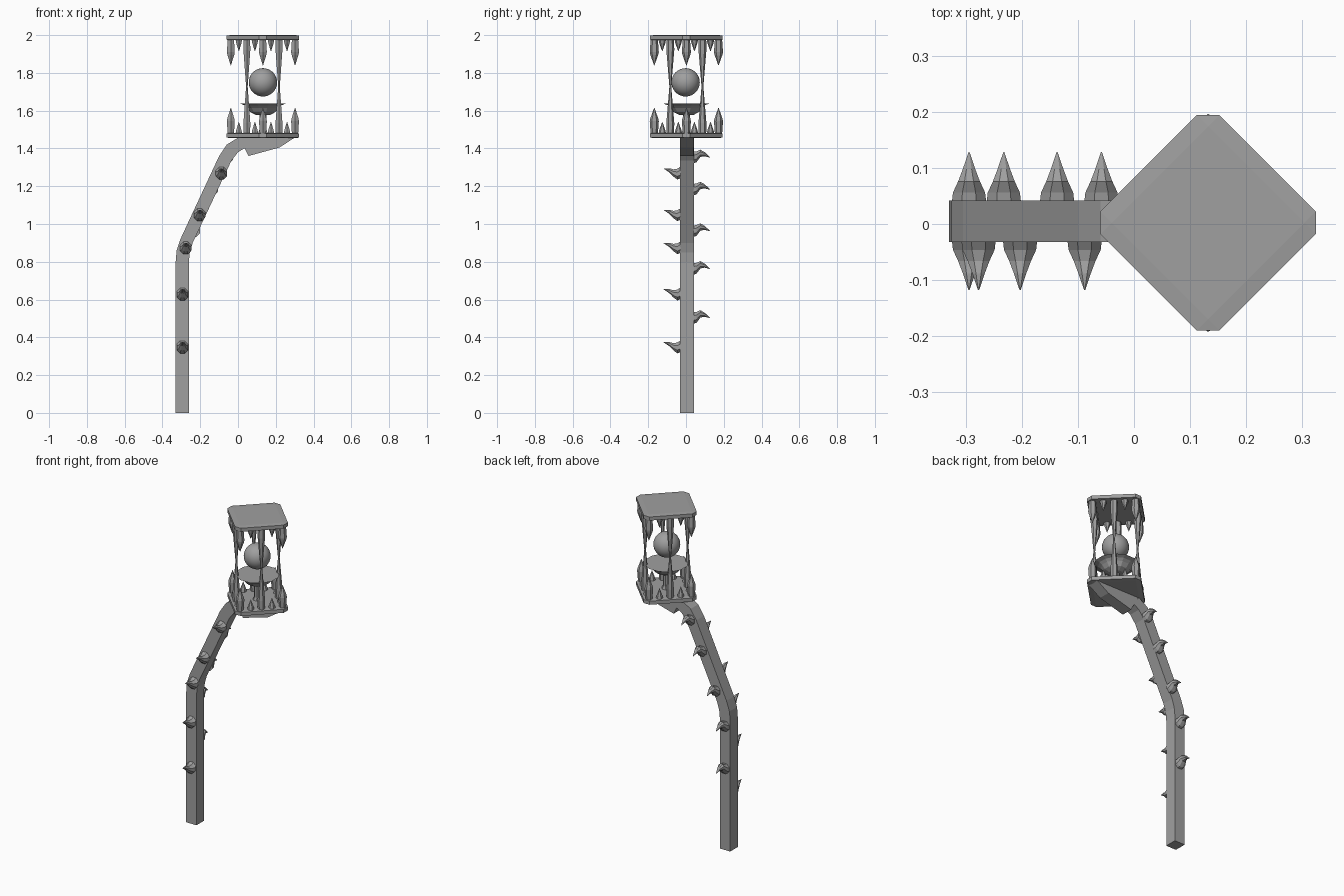
import bpy, bmesh, math
from mathutils import Vector

cube = bpy.data.objects.get("Cube")
if cube:
    bpy.data.objects.remove(cube)

grey = bpy.data.materials.new("iron_grey")
grey.use_nodes = True
COLOR = (0.35, 0.35, 0.35, 1)
grey.diffuse_color = COLOR
grey.node_tree.nodes["Principled BSDF"].inputs["Base Color"].default_value = COLOR

CX, CY = 0.132, 0.002      # lantern axis
POST_Y = 0.005
LOW, HIGH = 1.455, 2.0     # lantern bottom and top


def finish(name, bm):
    bmesh.ops.recalc_face_normals(bm, faces=bm.faces)
    mesh = bpy.data.meshes.new(name)
    bm.to_mesh(mesh)
    bm.free()
    mesh.materials.append(grey)
    obj = bpy.data.objects.new(name, mesh)
    bpy.context.collection.objects.link(obj)
    return obj


def tube(name, stations, axis="z", sides=6):
    """Loft round rings; each station is (centre, radius)."""
    bm = bmesh.new()
    rings = []
    for centre, r in stations:
        ring = []
        for i in range(sides):
            a = math.tau * (i + 0.5) / sides
            u, v = r * math.cos(a), r * math.sin(a)
            off = Vector((u, v, 0)) if axis == "z" else Vector((u, 0, v))
            ring.append(bm.verts.new(Vector(centre) + off))
        rings.append(ring)
    for a, b in zip(rings, rings[1:]):
        for i in range(sides):
            j = (i + 1) % sides
            bm.faces.new((a[i], a[j], b[j], b[i]))
    bm.faces.new(rings[0])
    bm.faces.new(rings[-1])
    return finish(name, bm)


def slab(name, outline, half):
    """Extrude an x-z outline along y."""
    bm = bmesh.new()
    face = bm.faces.new([bm.verts.new((x, POST_Y - half, z)) for x, z in outline])
    made = bmesh.ops.extrude_face_region(bm, geom=[face])["geom"]
    verts = [g for g in made if isinstance(g, bmesh.types.BMVert)]
    bmesh.ops.translate(bm, verts=verts, vec=(0, 2 * half, 0))
    return finish(name, bm)


# Bent square post and the bracket under the lantern
left = [(-0.33, 0), (-0.33, 0.8), (-0.325, 0.86), (-0.305, 0.92),
        (-0.1, 1.36), (-0.06, 1.42), (0.0, 1.457)]
right = [(-0.26, 0), (-0.26, 0.8), (-0.255, 0.85), (-0.24, 0.9),
         (-0.035, 1.335), (0.0, 1.38), (0.04, 1.405)]
slab("post", left + right[::-1], 0.037)
slab("bracket", [(0.0, 1.457), (0.035, 1.4), (0.055, 1.36),
                 (0.22, 1.405), (0.3, 1.457)], 0.036)


# Thorns, alternating front and back of the post
def thorn(name, x, z, side):
    bend = (0, 0.004, 0.022, 0.018, 0.0) if side > 0 else (0, -0.008, -0.002, 0.012, 0.022)
    reach = (0, 0.016, 0.036, 0.058, 0.088)
    radii = (0.033, 0.031, 0.021, 0.012, 0.001)
    y0 = POST_Y + side * 0.035
    tube(name, [((x, y0 + side * d, z - 0.008 + b), r)
                for d, b, r in zip(reach, bend, radii)], "y", 8)


front = [(-0.294, 0.36), (-0.294, 0.64), (-0.277, 0.885), (-0.203, 1.06), (-0.088, 1.28)]
back = [(-0.294, 0.51), (-0.294, 0.77), (-0.232, 0.97), (-0.137, 1.19), (-0.058, 1.36)]
for i, (x, z) in enumerate(front):
    thorn(f"front_thorn_{i + 1}", x, z, -1)
for i, (x, z) in enumerate(back):
    thorn(f"back_thorn_{i + 1}", x, z, 1)


# Chamfered square plates, turned onto their corners
def plate(name, z):
    bm = bmesh.new()
    bmesh.ops.create_cube(bm, size=2)
    bmesh.ops.bevel(bm, geom=bm.edges[:], offset=0.19, segments=1, affect="EDGES")
    bmesh.ops.scale(bm, verts=bm.verts, vec=(0.15, 0.15, 0.0135))
    obj = finish(name, bm)
    obj.location = (CX, CY, z)
    obj.rotation_euler.z = math.pi / 4


plate("bottom_plate", LOW + 0.0135)
plate("top_plate", HIGH - 0.0135)

# Spikes around both plates: (height fraction, radius) profiles
CORNER = (0.14, [(0, 0.019), (0.5, 0.024), (0.6, 0.021), (1, 0.001)])
SMALL = (0.065, [(0, 0.021), (0.35, 0.016), (1, 0.001)])
LONG = (0.3, [(0, 0.02), (0.2, 0.021), (0.6, 0.011), (1, 0.001)])
kinds = [("corner", CORNER), ("small", SMALL), ("long", LONG), ("small", SMALL)]
corners = [Vector((math.cos(i * math.pi / 2), math.sin(i * math.pi / 2))) * 0.17
           for i in range(4)]
for level, start, up in (("bottom", LOW + 0.02, 1), ("top", HIGH - 0.02, -1)):
    for c in range(4):
        for k, (kind, (height, profile)) in enumerate(kinds):
            p = corners[c].lerp(corners[(c + 1) % 4], k / 4)
            tube(f"{level}_{kind}_spike_{c}_{k}",
                 [((CX + p.x, CY + p.y, start + up * height * t), r) for t, r in profile])

# Dish on its stem, with the orb floating above
tube("dish", [((CX, CY, z), r) for z, r in
              ((1.578, 0.04), (1.592, 0.068), (1.615, 0.085), (1.628, 0.1), (1.637, 0.124))],
     sides=12)
tube("dish_stem", [((CX, CY, z), r) for z, r in ((LOW + 0.02, 0.03), (1.5, 0.02), (1.58, 0.02))],
     sides=8)
bm = bmesh.new()
bmesh.ops.create_uvsphere(bm, u_segments=32, v_segments=16, radius=0.075)
for f in bm.faces:
    f.smooth = True
orb = finish("orb", bm)
orb.location = (CX, CY - 0.004, 1.75)
